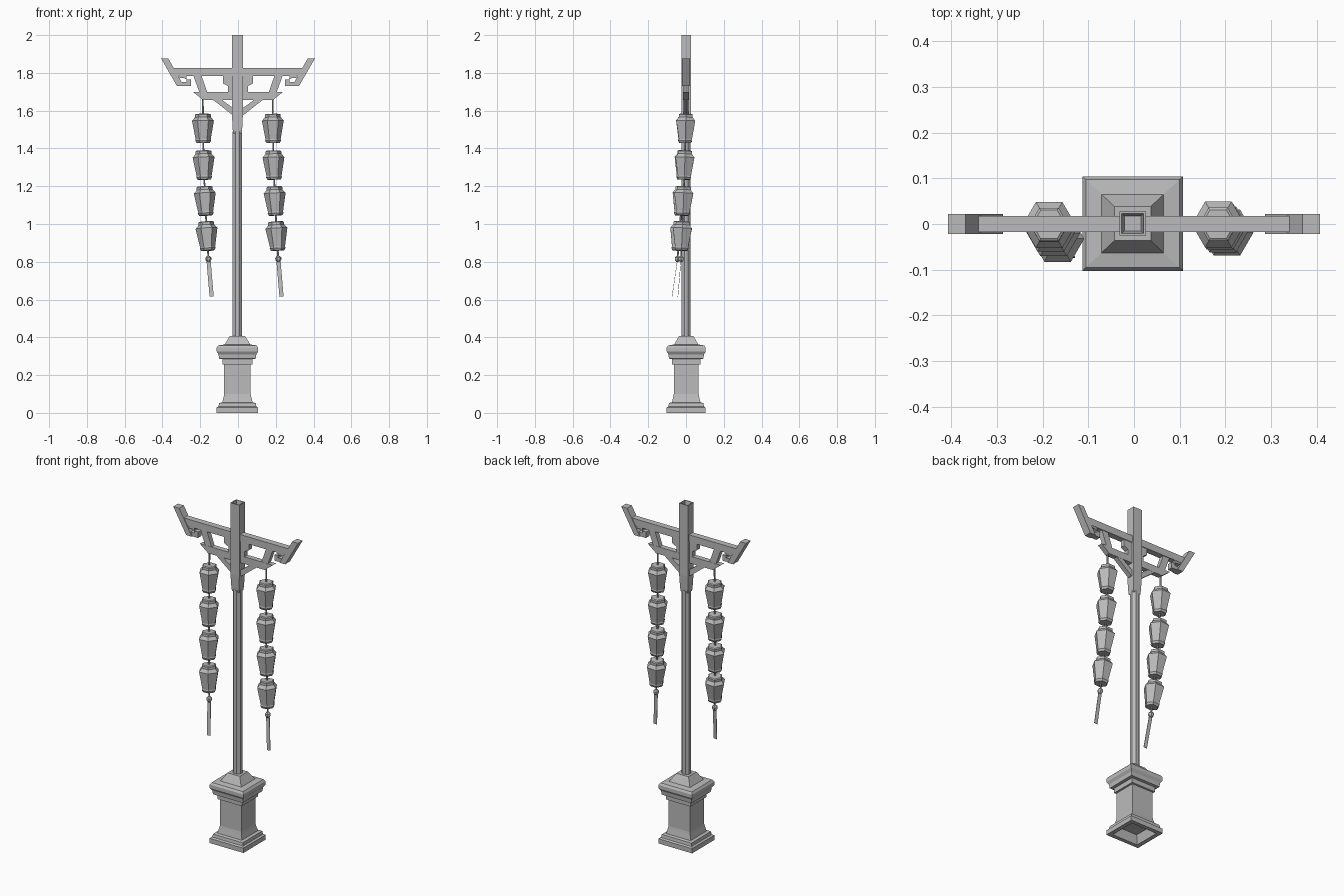
import bpy, bmesh, math
from mathutils import Matrix, Vector

if "Cube" in bpy.data.objects:
    bpy.data.objects.remove(bpy.data.objects["Cube"])

grey = bpy.data.materials.new("stone_grey")
grey.use_nodes = True
grey.diffuse_color = (0.5, 0.5, 0.5, 1)
grey.node_tree.nodes["Principled BSDF"].inputs["Base Color"].default_value = (0.5, 0.5, 0.5, 1)


def finish(name, bm, matrix=Matrix()):
    bmesh.ops.recalc_face_normals(bm, faces=bm.faces)
    mesh = bpy.data.meshes.new(name)
    bm.to_mesh(mesh)
    bm.free()
    mesh.materials.append(grey)
    obj = bpy.data.objects.new(name, mesh)
    obj.matrix_world = matrix
    bpy.context.collection.objects.link(obj)
    return obj


def loft(name, profile, sides, depth=1.0, turn=0.0, matrix=Matrix(), flat=True):
    """Stack polygon rings of (half width, height); flat means width across faces."""
    bm = bmesh.new()
    grow = 1 / math.cos(math.pi / sides) if flat else 1
    rings = []
    for r, z in profile:
        angles = [turn + 2 * math.pi * i / sides for i in range(sides)]
        rings.append([bm.verts.new((r * grow * math.cos(a), r * grow * depth * math.sin(a), z))
                      for a in angles])
    for a, b in zip(rings, rings[1:]):
        for i in range(sides):
            j = (i + 1) % sides
            bm.faces.new((a[i], a[j], b[j], b[i]))
    bm.faces.new(rings[0][::-1])
    bm.faces.new(rings[-1])
    return finish(name, bm, matrix)


def plate(name, outline, half_y, side=1):
    """Extrude an x-z outline through y, optionally mirrored."""
    bm = bmesh.new()
    front, back = [[bm.verts.new((side * x, y, z)) for x, z in outline]
                   for y in (-half_y, half_y)]
    bm.faces.new(front)
    bm.faces.new(back[::-1])
    n = len(outline)
    for i in range(n):
        j = (i + 1) % n
        bm.faces.new((front[i], back[i], back[j], front[j]))
    return finish(name, bm)


def bar(name, p, q, radius, sides=6):
    """Thin straight rod between two points."""
    p, q = Vector(p), Vector(q)
    turn = (q - p).to_track_quat('Z', 'Y').to_matrix().to_4x4()
    return loft(name, [(radius, 0), (radius, (q - p).length)], sides,
                matrix=Matrix.Translation(p) @ turn)


square = math.pi / 4
centre = Matrix.Translation((-0.003, 0.001, 0))

# Pedestal with a hollow underside and stepped mouldings
loft("pedestal", [
    (0.07, 0.05), (0.085, 0), (0.11, 0), (0.11, 0.028), (0.1, 0.034), (0.097, 0.052),
    (0.08, 0.056), (0.073, 0.085), (0.07, 0.1), (0.07, 0.255), (0.08, 0.257), (0.08, 0.285),
    (0.097, 0.287), (0.1, 0.31), (0.11, 0.325), (0.11, 0.345), (0.102, 0.357),
    (0.068, 0.362), (0.04, 0.408)], 4, 0.94, square, centre)

# Slim pole and the hollow-topped upper post
loft("pole", [(0.025, 0.4), (0.025, 1.49)], 8, 0.96, math.pi / 8, centre)
loft("upper_post", [
    (0.023, 1.48), (0.025, 1.5), (0.029, 1.58), (0.029, 2), (0.024, 2), (0.018, 1.96)],
    4, 0.9, square, centre)

# Main crossbeam
plate("crossbeam", [(-0.35, 1.783), (0.35, 1.783), (0.35, 1.825), (-0.35, 1.825)], 0.018)
# Lower beam with slanted ends
plate("lower_beam", [(-0.185, 1.657), (0.185, 1.657), (0.238, 1.699), (-0.238, 1.699)], 0.015)

for side, label in ((1, "left"), (-1, "right")):
    # Upturned beam end and its hooked bracket
    plate(label + "_beam_end",
          [(0.323, 1.73), (0.407, 1.876), (0.369, 1.876), (0.286, 1.73)], 0.022, side)
    plate(label + "_hook",
          [(0.25, 1.73), (0.3, 1.73), (0.3, 1.752), (0.273, 1.752), (0.273, 1.765),
           (0.25, 1.765)], 0.016, side)
    plate(label + "_hook_top",
          [(0.273, 1.765), (0.273, 1.79), (0.31, 1.79), (0.31, 1.772), (0.285, 1.772)], 0.016, side)
    # Slanted strut, stepped bracket and diagonal brace
    plate(label + "_strut",
          [(0.16, 1.69), (0.202, 1.69), (0.238, 1.79), (0.195, 1.79)], 0.014, side)
    plate(label + "_stepped_bracket",
          [(0.02, 1.69), (0.053, 1.69), (0.053, 1.73), (0.08, 1.745), (0.08, 1.79),
           (0.02, 1.79)], 0.014, side)
    plate(label + "_brace",
          [(0.02, 1.575), (0.033, 1.58), (0.135, 1.66), (0.09, 1.66), (0.02, 1.61)], 0.014, side)

# Strings of hexagonal lanterns, swaying toward +x and the front
lantern = [(0.035, -0.078), (0.042, -0.066), (0.04, -0.058), (0.058, 0.04), (0.042, 0.058),
           (0.042, 0.072), (0.036, 0.076)]
for label, x0, sway_y in (("left", 0.184, -0.021), ("right", -0.186, -0.036)):
    def point(z):
        t = (1.66 - z) / 0.73
        return Vector((x0 + 0.022 * t ** 2, sway_y * t ** 1.5, z))

    def frame(z):
        axis = point(z + 0.05) - point(z - 0.05)
        tilt = Vector((0, 0, 1)).rotation_difference(axis).to_matrix().to_4x4()
        return Matrix.Translation(point(z)) @ tilt

    heights = [1.507, 1.313, 1.123, 0.937]
    for i, z in enumerate(heights):
        loft(f"{label}_lantern_{i + 1}", lantern, 6, matrix=frame(z), flat=False)
    stops = [1.66] + heights + [0.815]
    for i, (a, b) in enumerate(zip(stops, stops[1:])):
        bar(f"{label}_cord_{i + 1}", point(a), point(b), 0.004)

    # Knot and flat tassel at the end
    end = point(0.815)
    loft(label + "_knot", [(0.006, -0.016), (0.014, -0.004), (0.014, 0.006), (0.006, 0.016)], 6,
         matrix=frame(0.815))
    bm = bmesh.new()
    bmesh.ops.create_cube(bm, size=1, matrix=Matrix.Diagonal((0.022, 0.002, 0.2, 1)))
    lean = Vector((-0.017, -sway_y * 0.8, 0.2))
    tilt = Vector((0, 0, 1)).rotation_difference(lean).to_matrix().to_4x4()
    finish(label + "_tassel", bm, Matrix.Translation(end - lean / 2) @ tilt)
